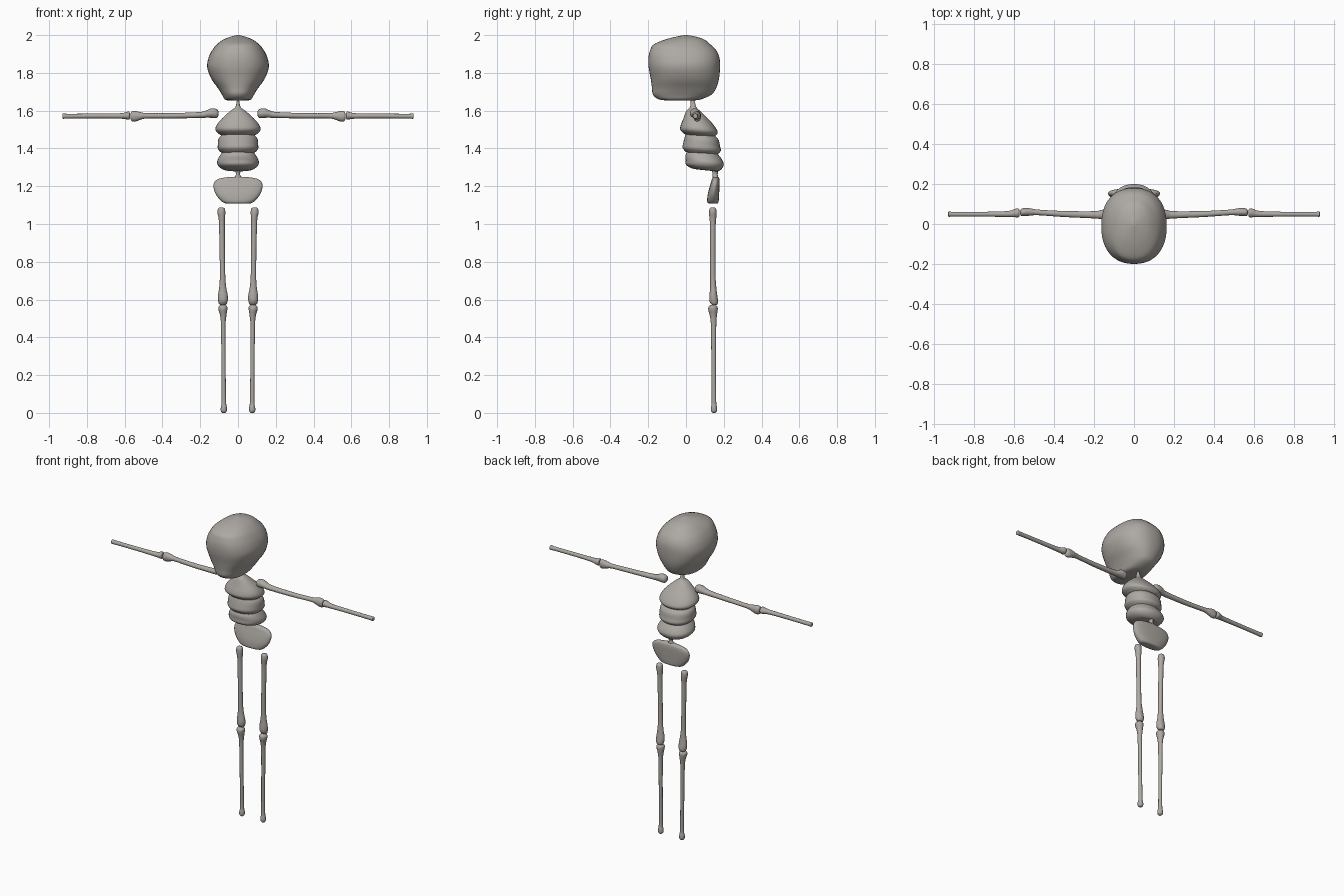
import bpy
import bmesh
import math

bone = bpy.data.materials.new("bone_grey")
bone.diffuse_color = (0.42, 0.395, 0.365, 1.0)


def smooth_rings(rings, steps=4):
    """Catmull-Rom resampling of a list of ring parameters."""
    pts = [rings[0]] + list(rings) + [rings[-1]]
    out = []
    for i in range(1, len(pts) - 2):
        for s in range(steps):
            t = s / steps
            out.append([0.5 * (2 * b + (c - a) * t + (2 * a - 5 * b + 4 * c - d) * t * t
                               + (3 * b - a - 3 * c + d) * t ** 3)
                        for a, b, c, d in zip(*pts[i - 1:i + 3])])
    out.append(list(rings[-1]))
    return out


def loft(name, rings, axis="z", sides=32, power=2.0, tilt=0.0, mirror=False):
    """Rings are (position on axis, centre 1, centre 2, radius 1, radius 2)."""
    bm = bmesh.new()
    loops = []
    for t, c1, c2, r1, r2 in smooth_rings(rings):
        loop = []
        for i in range(sides):
            a = 2 * math.pi * i / sides
            ca, sa = math.cos(a), math.sin(a)
            u = max(r1, 0.001) * math.copysign(abs(ca) ** (2 / power), ca)
            v = max(r2, 0.001) * math.copysign(abs(sa) ** (2 / power), sa)
            p = (c1 + u, c2 + v, t + tilt * v) if axis == "z" else (t, c1 + u, c2 + v)
            loop.append(bm.verts.new(p))
        loops.append(loop)
    for a, b in zip(loops, loops[1:]):
        for i in range(sides):
            j = (i + 1) % sides
            bm.faces.new((a[i], a[j], b[j], b[i]))
    bm.faces.new(loops[0])
    bm.faces.new(loops[-1])
    bmesh.ops.recalc_face_normals(bm, faces=bm.faces)
    mesh = bpy.data.meshes.new(name)
    bm.to_mesh(mesh)
    bm.free()
    mesh.materials.append(bone)
    obj = bpy.data.objects.new(name, mesh)
    bpy.context.collection.objects.link(obj)
    bpy.ops.object.select_all(action="DESELECT")
    obj.select_set(True)
    bpy.context.view_layer.objects.active = obj
    bpy.ops.object.shade_smooth_by_angle(angle=math.radians(60))
    if mirror:
        obj.modifiers.new("mirror", "MIRROR")
    return obj


def body(name, rows, **kw):
    """Centred part from rows of (z, half width, front y, back y)."""
    return loft(name, [(z, 0, (f + b) / 2, w, (b - f) / 2) for z, w, f, b in rows], **kw)


# Head
body("head", [
    (1.653, 0.045, -0.09, 0.03), (1.66, 0.07, -0.145, 0.08),
    (1.685, 0.085, -0.175, 0.135), (1.72, 0.107, -0.18, 0.16),
    (1.77, 0.142, -0.187, 0.175), (1.83, 0.163, -0.198, 0.18),
    (1.88, 0.156, -0.199, 0.177), (1.92, 0.137, -0.19, 0.16),
    (1.95, 0.113, -0.172, 0.13), (1.975, 0.08, -0.115, 0.1),
    (1.99, 0.045, -0.06, 0.06), (2.0, 0.008, -0.01, 0.01)],
    sides=48, power=2.3)

# Rib cage: neck with upper ribs, then two lower bands
body("neck_and_upper_ribs", [
    (1.655, 0.006, 0.025, 0.045), (1.62, 0.013, 0.022, 0.055),
    (1.605, 0.03, 0.01, 0.07), (1.592, 0.048, 0.0, 0.085),
    (1.55, 0.093, -0.015, 0.13), (1.515, 0.117, -0.028, 0.158),
    (1.49, 0.116, -0.03, 0.168), (1.468, 0.088, -0.005, 0.15)],
    power=2.2, tilt=-0.08)
body("middle_ribs", [
    (1.473, 0.085, 0.0, 0.155), (1.452, 0.103, -0.007, 0.173),
    (1.42, 0.107, -0.015, 0.18), (1.395, 0.105, -0.018, 0.184),
    (1.374, 0.084, 0.0, 0.165)], power=2.2, tilt=-0.08)
body("lower_ribs", [
    (1.382, 0.082, 0.01, 0.165), (1.355, 0.1, -0.003, 0.188),
    (1.328, 0.111, -0.002, 0.2), (1.305, 0.102, 0.0, 0.192),
    (1.288, 0.075, 0.03, 0.175), (1.283, 0.04, 0.07, 0.16)],
    power=2.2, tilt=-0.1)

# Lower spine
body("lower_spine", [
    (1.31, 0.025, 0.125, 0.175), (1.28, 0.014, 0.138, 0.17),
    (1.262, 0.011, 0.14, 0.168), (1.24, 0.025, 0.14, 0.17)], sides=16)

# Pelvis
body("pelvis", [
    (1.108, 0.055, 0.128, 0.163), (1.115, 0.08, 0.113, 0.172),
    (1.15, 0.113, 0.114, 0.175), (1.19, 0.129, 0.123, 0.177),
    (1.22, 0.126, 0.132, 0.178), (1.24, 0.1, 0.138, 0.176),
    (1.25, 0.04, 0.145, 0.17)], power=2.4)

# Arms
loft("upper_arm", [
    (0.103, 0.047, 1.585, 0.01, 0.01), (0.113, 0.047, 1.585, 0.023, 0.023),
    (0.14, 0.047, 1.587, 0.027, 0.025), (0.165, 0.047, 1.583, 0.023, 0.02),
    (0.2, 0.046, 1.577, 0.018, 0.016), (0.35, 0.05, 1.573, 0.015, 0.014),
    (0.48, 0.058, 1.573, 0.014, 0.014), (0.515, 0.06, 1.572, 0.018, 0.02),
    (0.545, 0.06, 1.57, 0.02, 0.028), (0.563, 0.058, 1.57, 0.018, 0.025),
    (0.569, 0.058, 1.57, 0.01, 0.015)], axis="x", sides=20, mirror=True)
loft("forearm", [
    (0.572, 0.055, 1.572, 0.012, 0.012), (0.578, 0.055, 1.574, 0.022, 0.021),
    (0.595, 0.055, 1.573, 0.021, 0.018), (0.63, 0.05, 1.572, 0.015, 0.014),
    (0.75, 0.049, 1.572, 0.012, 0.0125), (0.9, 0.049, 1.571, 0.012, 0.0125),
    (0.925, 0.049, 1.571, 0.013, 0.014), (0.93, 0.049, 1.571, 0.009, 0.01)],
    axis="x", sides=20, mirror=True)

# Legs
loft("thigh_bone", [
    (1.088, 0.088, 0.142, 0.008, 0.008), (1.081, 0.088, 0.142, 0.018, 0.017),
    (1.06, 0.088, 0.142, 0.021, 0.02), (1.03, 0.086, 0.142, 0.017, 0.018),
    (0.98, 0.085, 0.142, 0.015, 0.015), (0.75, 0.082, 0.142, 0.014, 0.014),
    (0.67, 0.081, 0.144, 0.018, 0.016), (0.62, 0.08, 0.145, 0.026, 0.021),
    (0.592, 0.08, 0.147, 0.025, 0.023), (0.576, 0.08, 0.15, 0.02, 0.017),
    (0.571, 0.08, 0.15, 0.012, 0.01)], sides=20, mirror=True)
loft("shin_bone", [
    (0.572, 0.08, 0.142, 0.012, 0.012), (0.562, 0.08, 0.143, 0.023, 0.023),
    (0.545, 0.08, 0.143, 0.023, 0.025), (0.51, 0.078, 0.145, 0.016, 0.018),
    (0.45, 0.078, 0.146, 0.012, 0.014), (0.2, 0.076, 0.147, 0.011, 0.012),
    (0.06, 0.075, 0.148, 0.012, 0.012), (0.03, 0.075, 0.148, 0.016, 0.016),
    (0.01, 0.075, 0.148, 0.016, 0.016), (0.0, 0.075, 0.148, 0.008, 0.008)],
    sides=20, mirror=True)
